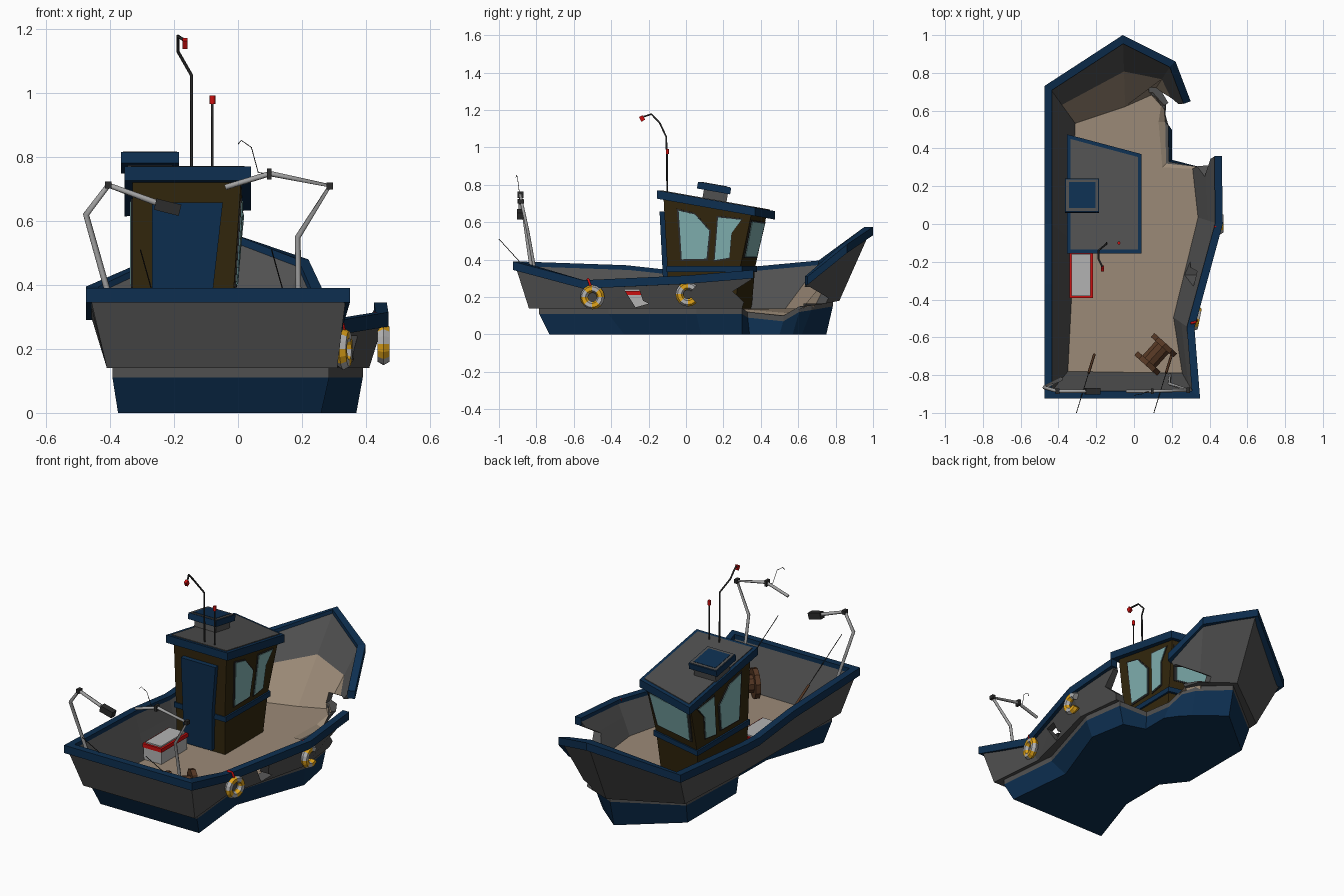
import bpy, bmesh, math
from mathutils import Vector as V

if "Cube" in bpy.data.objects:
    bpy.data.objects.remove(bpy.data.objects["Cube"])


def mat(name, *c):
    m = bpy.data.materials.new(name)
    m.diffuse_color = (*c, 1)
    m.use_nodes = True
    m.node_tree.nodes["Principled BSDF"].inputs["Base Color"].default_value = m.diffuse_color
    return m


BLUE = mat("blue", .004, .028, .08)
GREY = mat("hull_grey", .08, .08, .08)
TAN = mat("deck_tan", .33, .255, .185)
BROWN = mat("cabin_brown", .033, .02, .004)
GLASS = mat("glass", .22, .44, .44)
DARK = mat("dark", .025, .025, .025)
RED = mat("red", .6, .005, .005)
YELLOW = mat("yellow", .75, .37, .01)
WHITE = mat("white", .45, .45, .45)
METAL = mat("metal", .36, .36, .36)
WOOD = mat("wood", .09, .038, .017)


def build(name, verts, faces, mats, idx=None):
    me = bpy.data.meshes.new(name)
    me.from_pydata([tuple(v) for v in verts], [], faces)
    for m in mats:
        me.materials.append(m)
    if idx:
        me.polygons.foreach_set("material_index", idx)
    bm = bmesh.new()
    bm.from_mesh(me)
    bmesh.ops.recalc_face_normals(bm, faces=bm.faces)
    bm.to_mesh(me)
    bm.free()
    ob = bpy.data.objects.new(name, me)
    bpy.context.collection.objects.link(ob)
    return ob


def loft(name, rings, m):
    n = len(rings[0])
    faces = [[k * n + i, k * n + (i + 1) % n, (k + 1) * n + (i + 1) % n, (k + 1) * n + i]
             for k in range(len(rings) - 1) for i in range(n)]
    faces += [list(range(n)), list(range((len(rings) - 1) * n, len(rings) * n))]
    return build(name, [v for r in rings for v in r], faces, [m])


def box(name, c, s, m, rot=(0, 0, 0)):
    q = [(-1, -1), (1, -1), (1, 1), (-1, 1)]
    ob = loft(name, [[(x * s[0] / 2, y * s[1] / 2, z * s[2] / 2) for x, y in q] for z in (-1, 1)], m)
    ob.location, ob.rotation_euler = c, rot


def tube(name, pts, r, m):
    cu = bpy.data.curves.new(name, 'CURVE')
    cu.dimensions = '3D'
    cu.bevel_depth, cu.bevel_resolution, cu.use_fill_caps = r, 1, True
    sp = cu.splines.new('POLY')
    sp.points.add(len(pts) - 1)
    for p, co in zip(sp.points, pts):
        p.co = (*co, 1)
    cu.materials.append(m)
    bpy.context.collection.objects.link(bpy.data.objects.new(name, cu))


def inset(pts, ds):
    # mitred inward offset of an open clockwise path
    out = []
    for i, p in enumerate(pts):
        ns = []
        for a, b in ((i - 1, i), (i, i + 1)):
            if a >= 0 and b < len(pts):
                d = pts[b] - pts[a]
                ns.append(V((d.y, -d.x, 0)).normalized())
        s = ns[0] if len(ns) == 1 else (ns[0] + ns[1]) / (1 + ns[0].dot(ns[1]))
        out.append(p + s * ds[i])
    return out


# hull stations from the broken right side round the stern to the broken bow:
# rim xyz, upper hull foot xyz, keel xy
S = [(.465, .36, .345, .38, .30, .14, .33, .30), (.47, 0, .315, .41, .03, .14, .37, .08),
     (.32, -.55, .29, .28, -.5, .14, .22, -.33), (.35, -.925, .39, .31, -.84, .14, .26, -.73),
     (-.475, -.925, .39, -.41, -.84, .14, -.375, -.73), (-.475, -.32, .37, -.41, -.38, .14, -.255, -.38),
     (-.475, 0, .335, -.41, -.08, .14, -.25, -.09), (-.475, .12, .34, -.41, .08, .14, -.36, .05),
     (-.475, .73, .395, -.40, .58, .15, -.36, .5), (-.06, 1.0, .575, -.06, .82, .18, -.06, .75),
     (.22, .86, .48, .13, .72, .16, .1, .62), (.30, .65, .31, .17, .64, .15, .15, .57)]
N = len(S)
M = N + 2
rim = [V(s[:3]) for s in S]
foot = [V(s[3:6]) for s in S]
floor = inset(foot, [.07, .07, .07, .05, .06, .08, .08, .08, .09, .17, .05, .03])
for f in floor:
    f.z = .14
keel = [V((s[6], s[7], 0)) for s in S] + [V((.2, .5, 0)), V((.2, .34, 0))]
foot += [V((.165, .54, .1)), V((.17, .32, .12))]
floor += [V((.13, .54, .115)), V((.15, .3, .135))]
low2 = [V(((k.x + f.x) / 2, (k.y + f.y) / 2, f.z)) for k, f in zip(keel, foot)]
low = [p - V((0, 0, .03)) for p in low2]
wall = [p - V((0, 0, .015)) for p in inset(rim, [.01] * N)]
wall_in = [p - V((0, 0, .015)) for p in inset(rim, [.035] * N)]
mid = [a.lerp(b, .45) for a, b in zip(wall_in, floor)]
rings = [keel, low, low2, foot, wall, wall_in, mid, floor]
start = [sum(len(r) for r in rings[:k]) for k in range(8)]
faces, idx = [], []


def quad(a, b, i, m):
    j = (i + 1) % M
    faces.append([start[a] + i, start[a] + j, start[b] + j, start[b] + i])
    idx.append(m)


for i in range(M):
    for k in range(3):
        quad(k, k + 1, i, 0 if k == 0 else 1)
    if i < N - 1:
        for k in range(3, 7):
            quad(k, k + 1, i, 2 if k == 6 and i >= N - 4 else 1)
    else:
        quad(3, 7, i, 2)
faces += [[start[k] + e for k in range(3, 8)] for e in (0, N - 1)]
faces += [[start[7] + i for i in range(M)], list(range(M))]
idx += [1, 1, 2, 0]
hull = build("hull", [v for r in rings for v in r], faces, [BLUE, GREY, TAN], idx)

# torn parts of the right side: hole, broken edge, broken bow
tears = [("hole", [(-.33, .24), (-.25, .24), (-.23, .18), (-.2, .165), (-.27, .145)], .25),
         ("edge_tear", [(.45, .31), (.36, .30), (.25, .23), (.33, .155), (.45, .155)], .25),
         ("bow_tear", [(.6, .165), (.6, .255), (.66, .255), (.77, .19), (.75, .165)], .08)]
for name, yz, x0 in tears:
    cutter = loft(name + "_cutter", [[(x, y, z) for y, z in yz] for x in (x0, .55)], GREY)
    cutter.hide_render = True
    cutter.display_type = 'WIRE'
    bo = hull.modifiers.new(name, 'BOOLEAN')
    bo.operation, bo.object, bo.solver = 'DIFFERENCE', cutter, 'EXACT'

# rim rail following the top edge
rin = inset(rim, [.04] * N)
dz = V((0, 0, .045))
loft("rim_rail", [[a, b, b - dz, a - dz] for a, b in zip(rim, rin)], BLUE)


# cabin
def roof_z(y):
    return .77 - .177 * (y + .15)


def ring(xy, z=None, off=0):
    return [V((x, y, (roof_z(y) + off) if z is None else z)) for x, y in xy]


base = ring([(-.33, -.09), (-.02, -.09), (-.02, .26), (-.33, .35)], .135)
belt = ring([(-.33, -.1), (-.015, -.1), (-.01, .29), (-.33, .37)], .36)
top = ring([(-.33, -.12), (.01, -.12), (.015, .35), (-.33, .43)], off=-.035)
loft("cabin", [base, belt, top], BROWN)
trim = [(-.34, -.105), (-.005, -.105), (0, .3), (-.34, .38)]
loft("cabin_belt", [ring(trim, .335), ring(trim, .365)], BLUE)
eave = [(-.355, -.155), (.04, -.155), (.04, .37), (-.355, .475)]
loft("roof", [ring(eave, off=-.045), ring(eave)], BLUE)
panel_xy = [(-.335, -.135), (.02, -.135), (.02, .355), (-.335, .45)]
loft("roof_panel", [ring(panel_xy, off=-.01), ring(panel_xy, off=.004)], GREY)


def panel(name, c, uv, t, m):
    # flat plate laid on the wall with corners c (bl, br, tr, tl)
    n = (c[1] - c[0]).cross(c[3] - c[0]).normalized() * t
    p = [c[0].lerp(c[1], u).lerp(c[3].lerp(c[2], u), v) for u, v in uv]
    loft(name, [[q - n for q in p], [q + n for q in p]], m)


def window(name, c, uv):
    cu, cv = (sum(a) / len(uv) for a in zip(*uv))
    panel(name + "_frame", c, [(cu + (u - cu) * 1.12, cv + (v - cv) * 1.07) for u, v in uv], .005, DARK)
    panel(name + "_glass", c, uv, .008, GLASS)


W1 = [(.2, .12), (.53, .14), (.54, .6), (.36, .83), (.17, .85)]
W2 = [(.64, .12), (.83, .17), (.81, .6), (.9, .86), (.63, .84)]
for side, a, b in (("right", 1, 2), ("left", 0, 3)):
    c = [belt[a], belt[b], top[b], top[a]]
    window(side + "_rear_window", c, W1)
    window(side + "_fore_window", c, W2)
window("front_window", [belt[2], belt[3], top[3], top[2]], [(.12, .2), (.88, .2), (.92, .86), (.08, .86)])
panel("door", [base[0], base[1], top[1], top[0]],
      [(.2, .03), (.78, .03), (.78, .42), (.84, .88), (.18, .88)], .025, BLUE)

# roof hatch
tilt = (-math.atan(.177), 0, 0)
box("hatch_base", (-.275, .155, .735), (.14, .13, .07), GREY, tilt)
box("hatch_cap", (-.275, .15, .782), (.18, .18, .035), BLUE, tilt)
box("hatch_border", (-.275, .15, .784), (.17, .17, .036), GREY, tilt)
box("hatch_panel", (-.275, .15, .785), (.14, .14, .038), BLUE, tilt)

# roof masts with red lamps
tube("bent_mast", [(-.145, -.1, .74), (-.145, -.105, 1.055), (-.188, -.14, 1.13),
                   (-.188, -.185, 1.178), (-.168, -.225, 1.165)], .005, DARK)
box("bent_mast_lamp", (-.166, -.235, 1.155), (.016, .022, .028), RED, (.5, 0, 0))
tube("straight_mast", [(-.08, -.1, .74), (-.08, -.1, .97)], .004, DARK)
tube("straight_mast_lamp", [(-.08, -.1, .965), (-.08, -.1, .992)], .009, RED)

# stern lamp posts
tube("left_lamp_post", [(-.385, -.82, .3), (-.475, -.865, .62), (-.405, -.885, .712),
                        (-.25, -.885, .655)], .010, METAL)
box("left_lamp_joint", (-.405, -.885, .712), (.02, .03, .022), DARK)
box("left_lamp", (-.22, -.885, .643), (.08, .036, .036), DARK, (0, .25, 0))
tube("right_lamp_post", [(.19, -.8, .3), (.187, -.845, .55), (.287, -.88, .71),
                         (.1, -.885, .748), (-.04, -.885, .705)], .009, METAL)
box("right_lamp_joint", (.287, -.88, .71), (.02, .03, .022), DARK)
box("right_post_clamp", (.097, -.885, .747), (.014, .03, .034), DARK)
tube("loose_wire", [(.1, -.885, .745), (.063, -.89, .752), (.042, -.9, .83), (.01, -.905, .852), (0, -.91, .84)],
     .0015, DARK)

# fishing rods leaning over the stern
for name, x in (("left_rod", -.305), ("right_rod", .105)):
    a, b = V((x, -1.0, .51)), V((x + .095, -.69, .17))
    tube(name, [a, b], .002, DARK)
    tube(name + "_grip", [a.lerp(b, .68), b], .007, WOOD)


# life rings on the right side, one of them broken
def life_ring(name, loc, yaw, gap):
    bpy.ops.mesh.primitive_torus_add(major_segments=16, minor_segments=6, major_radius=.045,
                                     minor_radius=.021, location=loc, rotation=(0, math.pi / 2, yaw))
    ob = bpy.context.object
    ob.name = name
    ob.data.materials.append(YELLOW)
    ob.data.materials.append(WHITE)
    bm = bmesh.new()
    bm.from_mesh(ob.data)
    cut = []
    for f in bm.faces:
        c = f.calc_center_median()
        a = math.degrees(math.atan2(c.y, c.x)) % 360
        f.material_index = int(a // 45) % 2
        if gap and 45 < a < 135:
            cut.append(f)
    if cut:
        bmesh.ops.delete(bm, geom=cut, context='FACES')
        bmesh.ops.holes_fill(bm, edges=[e for e in bm.edges if e.is_boundary])
    bm.to_mesh(ob.data)
    bm.free()
    p = V(loc)
    tube(name + "_strap", [p + V((0, -.01, .06)), p + V((-.005, -.02, .09)), p + V((-.03, -.025, .095))], .007, RED)


life_ring("life_ring", (.33, -.5, .2), -.2, False)
life_ring("broken_life_ring", (.455, .01, .215), 0, True)

# cool box on deck
box("chest", (-.28, -.27, .18), (.115, .235, .09), WHITE)
box("chest_band", (-.28, -.27, .222), (.125, .245, .022), RED)
box("chest_lid", (-.28, -.27, .232), (.1, .22, .018), WHITE)

# cable spool lying on its side
axis = V((.65, .72, 0)).normalized()
centre = V((.115, -.69, .225))
for name, off, r, h in (("spool_core", 0, .05, .13), ("spool_flange_near", -.065, .085, .028),
                        ("spool_flange_far", .065, .085, .028)):
    bpy.ops.mesh.primitive_cylinder_add(vertices=10, radius=r, depth=h, location=centre + axis * off)
    ob = bpy.context.object
    ob.name = name
    ob.rotation_euler = axis.to_track_quat('Z', 'Y').to_euler()
    ob.data.materials.append(WOOD)
